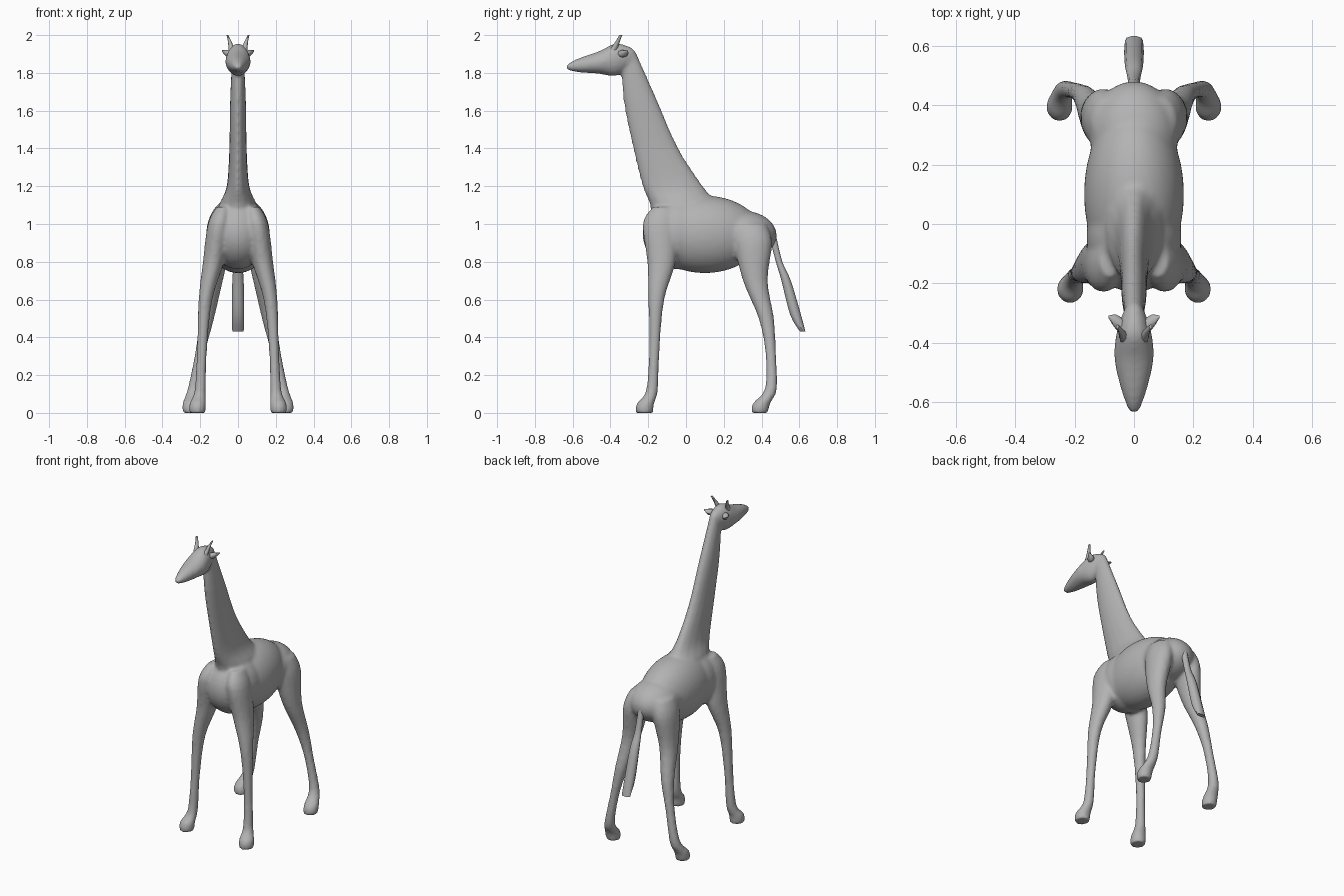
import bpy, bmesh, math
from mathutils import Matrix, Vector

cube = bpy.data.objects.get("Cube")
if cube:
    bpy.data.objects.remove(cube, do_unlink=True)

grey = bpy.data.materials.new("plain_grey")
grey.use_nodes = True
colour = (0.45, 0.45, 0.45, 1)
grey.diffuse_color = colour
grey.node_tree.nodes["Principled BSDF"].inputs["Base Color"].default_value = colour


def blend(keys, steps=4):
    """Ease through the key rings so that a few of them give a smooth form."""
    keys = [Vector(key) for key in keys]
    padded = [keys[0], *keys, keys[-1]]
    rings = []
    for before, start, end, after in zip(padded, padded[1:], padded[2:], padded[3:]):
        leave, arrive = (end - before) / 2, (after - start) / 2
        for step in range(steps):
            t = step / steps
            ease = t * t * (3 - 2 * t)
            rings.append(start.lerp(end, ease)
                         + leave * (t * (1 - t) ** 2)
                         - arrive * (t * t * (1 - t)))
    return rings + [keys[-1]]


def loft(bm, keys, axis, sides=16):
    """Skin ellipses (x, y, z, radius, radius) lying square to the given axis."""
    across, along = [i for i in range(3) if i != axis]
    loops = []
    for ring in blend(keys):
        loop = []
        for i in range(sides):
            angle = math.tau * i / sides
            point = Vector(ring[:3])
            point[across] += ring[3] * math.cos(angle)
            point[along] += ring[4] * math.sin(angle)
            loop.append(bm.verts.new(point))
        loops.append(loop)
    for low, high in zip(loops, loops[1:]):
        for i in range(sides):
            j = (i + 1) % sides
            bm.faces.new((low[i], low[j], high[j], high[i]))
    bm.faces.new(loops[0])
    bm.faces.new(loops[-1])


def ball(bm, centre, radii):
    matrix = Matrix.Translation(centre) @ Matrix.Diagonal((*radii, 1))
    bmesh.ops.create_icosphere(bm, subdivisions=4, radius=1, matrix=matrix)


def mirrored(keys, side):
    return [(x * side, *rest) for x, *rest in keys]


def finish(bm, name):
    bmesh.ops.recalc_face_normals(bm, faces=bm.faces)
    mesh = bpy.data.meshes.new(name)
    bm.to_mesh(mesh)
    bm.free()
    mesh.materials.append(grey)
    mesh.shade_smooth()
    mesh.set_sharp_from_angle(angle=math.radians(50))
    obj = bpy.data.objects.new(name, mesh)
    bpy.context.collection.objects.link(obj)
    return obj


def leg(bm, keys, side):
    """Round shank that deepens front to back as it rises into the muscle."""
    rings = [(x, y, z, r, r * (1.05 + max(0, z - 0.5))) for x, y, z, r in keys]
    loft(bm, mirrored(rings, side), axis=2)


skin = bmesh.new()

# Torso masses: chest, barrel and rump
ball(skin, centre=(0, -0.04, 0.95), radii=(0.16, 0.19, 0.19))
ball(skin, centre=(0, 0.1, 0.945), radii=(0.168, 0.3, 0.205))
ball(skin, centre=(0, 0.3, 0.94), radii=(0.15, 0.18, 0.13))

# Neck, rising and leaning forward
neck = [(0, 0, 1, 0.11, 0.18), (0, -0.01, 1.1, 0.1, 0.18),
        (0, -0.07, 1.2, 0.06, 0.16), (0, -0.16, 1.4, 0.046, 0.12),
        (0, -0.24, 1.65, 0.042, 0.09), (0, -0.31, 1.92, 0.03, 0.04)]
loft(skin, neck, axis=2)

# Head, from muzzle to nape
head = [(0, -0.635, 1.83, 0.015, 0.013), (0, -0.57, 1.84, 0.04, 0.037),
        (0, -0.46, 1.855, 0.066, 0.06), (0, -0.37, 1.87, 0.06, 0.087),
        (0, -0.29, 1.885, 0.035, 0.05)]
loft(skin, head, axis=1)

# Legs, hoof upward: position and radius
front_leg = [(0.215, -0.22, 0, 0.044), (0.213, -0.215, 0.05, 0.044),
             (0.2, -0.18, 0.12, 0.03), (0.19, -0.167, 0.35, 0.027),
             (0.172, -0.157, 0.6, 0.037), (0.13, -0.13, 0.8, 0.056),
             (0.1, -0.137, 1, 0.06), (0.08, -0.12, 1.09, 0.035)]
hind_leg = [(0.25, 0.39, 0, 0.043), (0.25, 0.4, 0.05, 0.044),
            (0.235, 0.45, 0.13, 0.031), (0.2, 0.448, 0.32, 0.027),
            (0.165, 0.425, 0.5, 0.039), (0.133, 0.367, 0.7, 0.053),
            (0.105, 0.355, 0.9, 0.07), (0.085, 0.34, 1, 0.055)]
for side in (-1, 1):
    leg(skin, front_leg, side)
    leg(skin, hind_leg, side)

# Fuse the overlapping forms into one smooth skin
body = finish(skin, "body")
fuse = body.modifiers.new("fuse", "REMESH")
fuse.mode = "VOXEL"
fuse.voxel_size = 0.011
fuse.use_smooth_shade = True
relax = body.modifiers.new("relax", "SMOOTH")
relax.factor = 0.5
relax.iterations = 5

# Tail with a blunt tuft
tail = [(0, 0.455, 0.95, 0.018, 0.02), (0, 0.493, 0.8, 0.022, 0.018),
        (0, 0.53, 0.7, 0.03, 0.026), (0, 0.58, 0.52, 0.033, 0.03),
        (0, 0.618, 0.43, 0.03, 0.015)]
bm = bmesh.new()
loft(bm, tail, axis=2, sides=10)
finish(bm, "tail")

# Horns and ears
horn = [(0.032, -0.385, 1.92, 0.017, 0.02), (0.045, -0.36, 1.97, 0.009, 0.011),
        (0.056, -0.345, 2, 0.005, 0.008)]
ear = [(0.035, -0.345, 1.9, 0.025, 0.02), (0.06, -0.33, 1.903, 0.025, 0.018),
       (0.086, -0.312, 1.917, 0.004, 0.004)]
for side, label in ((1, "left"), (-1, "right")):
    for part, keys, axis in (("horn", horn, 2), ("ear", ear, 0)):
        bm = bmesh.new()
        loft(bm, mirrored(keys, side), axis, sides=8)
        finish(bm, label + "_" + part)
